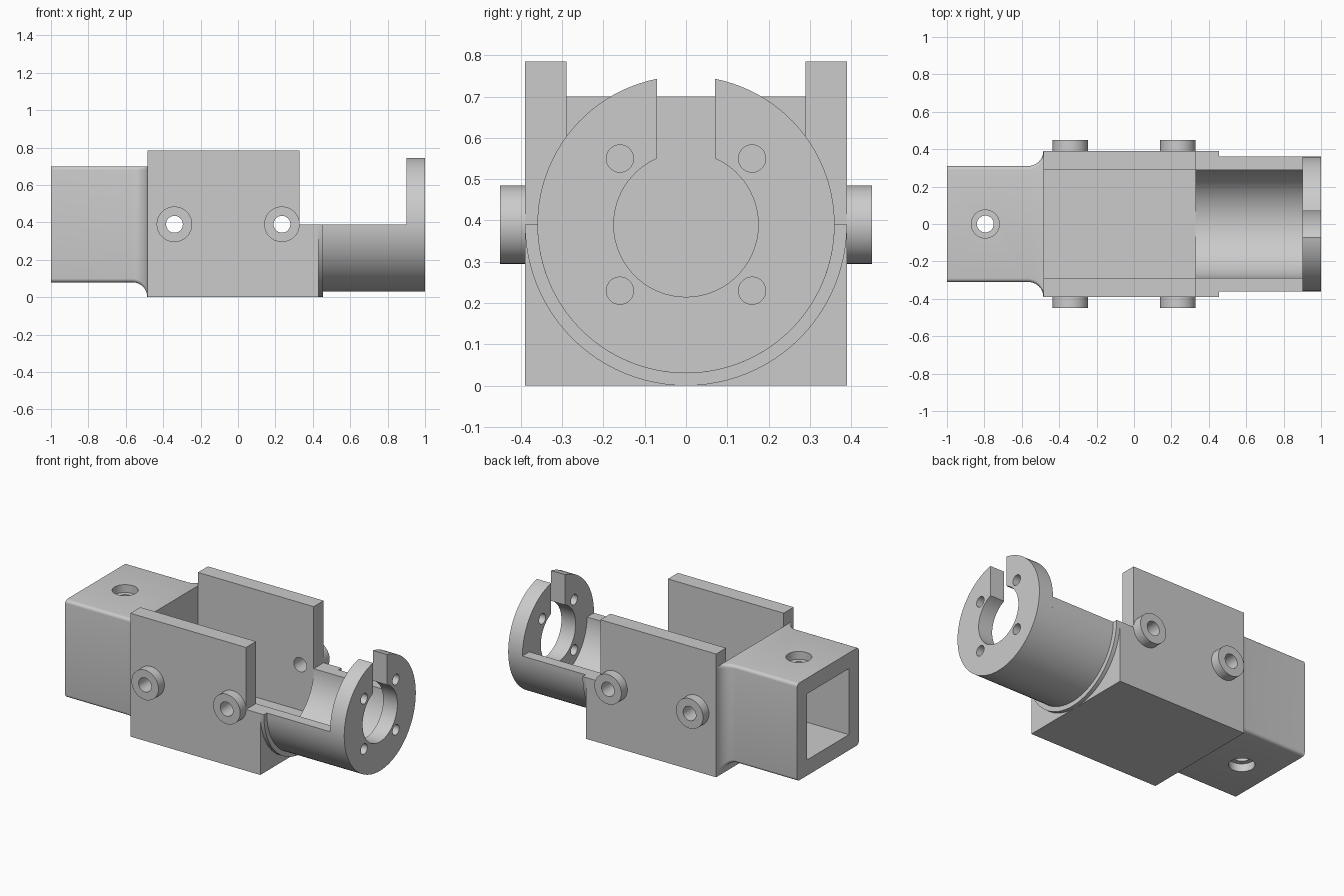
import bpy, bmesh
from math import sin, cos, pi, asin, radians

old = bpy.data.objects.get("Cube")
if old:
    bpy.data.objects.remove(old, do_unlink=True)

GREY = (0.6, 0.6, 0.6, 1.0)
grey = bpy.data.materials.new("plain_grey")
grey.use_nodes = True
grey.diffuse_color = GREY
grey.node_tree.nodes["Principled BSDF"].inputs["Base Color"].default_value = GREY

AXIS_Z = 0.39       # height of the bore axis
BODY_W = 0.39       # half width of the body
BACK = -0.485       # rear end of the body
STEP = 0.33         # front end of the tall walls
INNER = 0.29        # half width of the cavity and radius of the bore
RIM = 0.36          # outer radius of cradle and flange


def finish(name, bm):
    bmesh.ops.recalc_face_normals(bm, faces=bm.faces)
    mesh = bpy.data.meshes.new(name)
    bm.to_mesh(mesh)
    bm.free()
    mesh.materials.append(grey)
    ob = bpy.data.objects.new(name, mesh)
    bpy.context.collection.objects.link(ob)
    return ob


def loft(name, rings):
    """Skin a series of equal rings and cap both ends."""
    bm = bmesh.new()
    loops = [[bm.verts.new(p) for p in ring] for ring in rings]
    n = len(loops[0])
    for a, b in zip(loops, loops[1:]):
        for i in range(n):
            j = (i + 1) % n
            bm.faces.new((a[i], a[j], b[j], b[i]))
    bm.faces.new(loops[0])
    bm.faces.new(loops[-1])
    return finish(name, bm)


def prism(name, outline, axis, start, end):
    """Extrude a flat outline along one axis."""
    place = {"x": lambda u, v, t: (t, u, v),
             "y": lambda u, v, t: (u, t, v),
             "z": lambda u, v, t: (u, v, t)}[axis]
    return loft(name, [[place(u, v, t) for u, v in outline] for t in (start, end)])


def rect(u0, u1, v0, v1):
    return [(u0, v0), (u1, v0), (u1, v1), (u0, v1)]


def arc(u, v, r, a0, a1, n):
    return [(u + r * cos(a0 + (a1 - a0) * i / n),
             v + r * sin(a0 + (a1 - a0) * i / n)) for i in range(n + 1)]


def circle(u, v, r, n=40):
    return arc(u, v, r, 0, 2 * pi, n)[:-1]


def cut(ob, cutters):
    bpy.context.view_layer.objects.active = ob
    for c in cutters:
        m = ob.modifiers.new("cut", "BOOLEAN")
        m.operation, m.solver, m.object = "DIFFERENCE", "EXACT", c
        bpy.ops.object.modifier_apply(modifier=m.name)
        bpy.data.objects.remove(c, do_unlink=True)


# Rear socket: rounded square tube that flares into the body
def socket_ring(x, w):
    low, top, r = AXIS_Z - w, 0.70, 0.02
    pts = []
    for k, (u, v) in enumerate([(w - r, top - r), (r - w, top - r),
                                (r - w, low + r), (w - r, low + r)]):
        pts += arc(u, v, r, k * pi / 2, (k + 1) * pi / 2, 5)
    return [(x, u, v) for u, v in pts]


FLARE = 0.08
rings = [socket_ring(-1, 0.31)]
for i in range(11):
    t = i / 10 * pi / 2
    rings.append(socket_ring(BACK - FLARE + FLARE * sin(t), 0.31 + FLARE * (1 - cos(t))))
socket = loft("rear_socket", rings)
PIN_X = -0.795
cut(socket, [
    prism("pocket", rect(-0.21, 0.21, AXIS_Z - 0.21, AXIS_Z + 0.21), "x", -1.1, -0.56),
    prism("pin_hole", circle(PIN_X, 0, 0.045), "z", -0.1, 1),
    prism("top_counterbore", circle(PIN_X, 0, 0.075), "z", 0.65, 1),
    prism("bottom_counterbore", circle(PIN_X, 0, 0.075), "z", -0.1, 0.13),
])

# Body: open-topped box with a low front ledge
BOSS_X = (-0.34, 0.235)
body = prism("body", [(BACK, 0), (0.43, 0), (0.43, AXIS_Z), (STEP, AXIS_Z),
                      (STEP, 0.785), (BACK, 0.785)], "y", -BODY_W, BODY_W)
cut(body, [
    prism("cavity", rect(-INNER, INNER, AXIS_Z - INNER, 1), "x", -0.6, STEP),
    prism("bore", circle(0, AXIS_Z, INNER, 96), "x", 0.2, 0.6),
] + [prism("cross_hole", circle(x, AXIS_Z, 0.045), "y", -1, 1) for x in BOSS_X])

# Side bosses around the cross holes
for x in BOSS_X:
    for side, name in ((-1, "front"), (1, "back")):
        boss = prism(name + "_boss", circle(x, AXIS_Z, 0.095, 48), "y",
                     side * BODY_W, side * 0.45)
        cut(boss, [prism("boss_hole", circle(x, AXIS_Z, 0.045), "y", -1, 1)])


# Half-round collar and cradle
def half_ring(outer):
    return (arc(0, AXIS_Z, outer, pi, 2 * pi, 48)
            + arc(0, AXIS_Z, INNER, 2 * pi, pi, 48))


prism("collar", half_ring(BODY_W), "x", 0.43, 0.455)
prism("cradle", half_ring(RIM), "x", 0.455, 0.90)

# End flange: slotted ring with four screw holes
HOLE, SLOT = 0.175, 0.07
a_out, a_in = asin(SLOT / RIM), asin(SLOT / HOLE)
flange = prism("end_flange",
               arc(0, AXIS_Z, RIM, pi / 2 + a_out, 2.5 * pi - a_out, 96)
               + arc(0, AXIS_Z, HOLE, 2.5 * pi - a_in, pi / 2 + a_in, 64),
               "x", 0.90, 1.0)
cut(flange, [prism("screw_hole", circle(y, AXIS_Z + z, 0.033, 28), "x", 0.8, 1.1)
             for y in (-0.16, 0.16) for z in (-0.16, 0.16)])

# Smooth the curved walls, keep the edges sharp
bpy.ops.object.select_all(action="DESELECT")
for ob in bpy.context.scene.objects:
    if ob.type == "MESH":
        ob.select_set(True)
        bpy.context.view_layer.objects.active = ob
bpy.ops.object.shade_smooth_by_angle(angle=radians(30))
